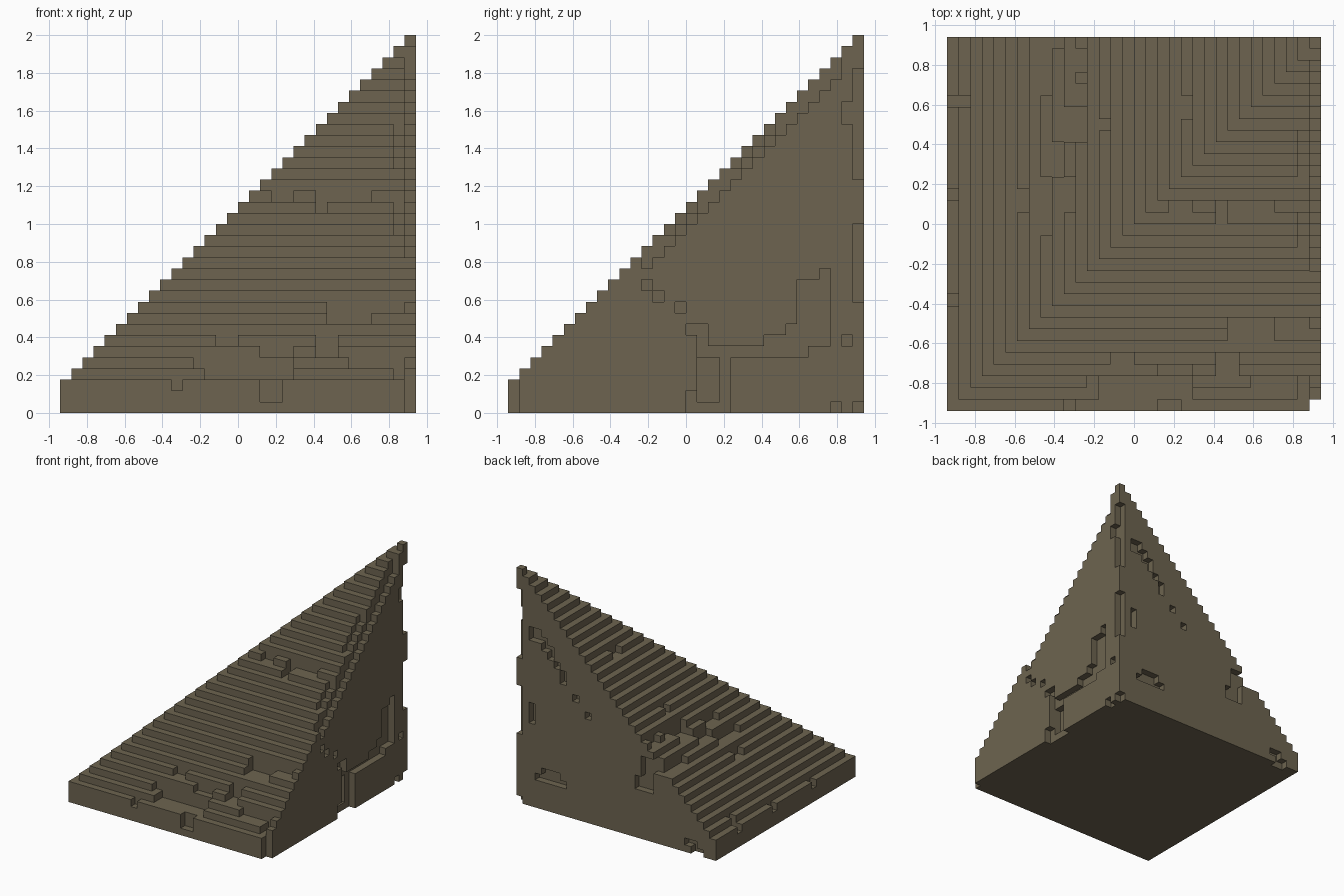
import bpy, bmesh

cube = bpy.data.objects.get("Cube")
if cube:
    bpy.data.objects.remove(cube, do_unlink=True)

N, V = 32, 2.0 / 34          # blocks per side, block size
BASE = 3                     # height of the plinth in blocks

stone = bpy.data.materials.new("weathered brown stone")
stone.use_nodes = True
COLOUR = (0.153, 0.127, 0.080, 1)
stone.diffuse_color = COLOUR
stone.node_tree.nodes["Principled BSDF"].inputs["Base Color"].default_value = COLOUR

# Quarter pyramid of stepped blocks, apex over the back +x corner
blocks = {(i, j, k) for i in range(N) for j in range(N)
          for k in range(BASE + min(i, j))}


def carve(i, j, k):
    """Remove a box of blocks; each range is (first, last + 1)."""
    for a in range(*i):
        for b in range(*j):
            for c in range(*k):
                blocks.discard((a, b, c))


# Worn front steps: x range, z range, depth from the front
front_wear = [
    (10, 11, 2, 3, 1), (18, 20, 1, 3, 1), (13, 17, 3, 6, 3), (12, 13, 4, 6, 3),
    (17, 21, 3, 5, 3), (18, 21, 5, 6, 4), (14, 16, 6, 8, 5), (24, 28, 8, 11, 8),
    (23, 25, 5, 8, 5), (28, 31, 9, 11, 8), (26, 30, 4, 6, 3), (19, 21, 19, 21, 18),
    (23, 24, 18, 21, 18), (24, 28, 19, 21, 18), (30, 31, 3, 6, 3),
]
for a, b, c, d, depth in front_wear:
    carve((a, b), (0, depth), (c, d))

# Worn steps on the -x side: y range, z range, depth from that side
side_wear = [
    (18, 19, 2, 3, 1), (9, 10, 2, 3, 1), (26, 27, 2, 4, 2), (17, 19, 8, 10, 7),
    (15, 20, 10, 12, 9), (27, 32, 10, 12, 9), (20, 23, 11, 13, 10),
    (23, 26, 12, 15, 12), (26, 28, 13, 14, 12), (29, 31, 13, 15, 12),
    (24, 25, 15, 17, 14), (17, 20, 12, 14, 11), (25, 27, 22, 24, 21),
]
for a, b, c, d, depth in side_wear:
    carve((0, depth), (a, b), (c, d))

# Worn rim of the +x face, following the slope
for j in range(12, 30):
    carve((31, 32), (j, j + 1), (j + 1, j + 3))
for j in list(range(14, 17)) + list(range(20, 24)):
    carve((30, 31), (j, j + 1), (j + 2, j + 3))

# Crevice and chips in the +x face: y range, z range
right_chips = [
    (12, 13, 11, 12), (13, 14, 10, 11), (15, 16, 9, 10), (16, 18, 7, 8),
    (16, 17, 0, 2), (17, 20, 0, 1), (17, 20, 1, 6), (17, 18, 6, 7),
    (20, 25, 5, 6), (23, 27, 5, 7), (25, 29, 6, 8), (26, 29, 8, 12),
    (28, 29, 12, 13), (30, 31, 6, 7), (29, 30, 0, 1), (31, 32, 0, 1),
]
for a, b, c, d in right_chips:
    carve((31, 32), (a, b), (c, d))
carve((30, 31), (17, 19), (1, 5))

# Chips in the back face: x range, z range
back_chips = [
    (24, 29, 4, 5), (25, 28, 5, 6), (28, 30, 24, 26), (27, 28, 23, 25),
    (26, 27, 22, 24), (25, 26, 21, 22), (24, 25, 19, 21), (22, 23, 17, 18),
    (20, 21, 15, 16), (10, 13, 7, 9), (10, 12, 9, 12), (9, 10, 10, 12),
    (2, 4, 0, 1), (3, 5, 1, 2), (29, 30, 12, 15),
]
for a, b, c, d in back_chips:
    carve((a, b), (31, 32), (c, d))

# Missing blocks along the vertical edges
carve((31, 32), (31, 32), (10, 17))
carve((31, 32), (31, 32), (21, 31))
carve((31, 32), (30, 31), (26, 28))
carve((31, 32), (0, 1), (0, 3))

# Skin the remaining blocks with their exposed faces
SIDES = {
    (1, 0, 0): [(1, 0, 0), (1, 1, 0), (1, 1, 1), (1, 0, 1)],
    (-1, 0, 0): [(0, 0, 0), (0, 0, 1), (0, 1, 1), (0, 1, 0)],
    (0, 1, 0): [(0, 1, 0), (0, 1, 1), (1, 1, 1), (1, 1, 0)],
    (0, -1, 0): [(0, 0, 0), (1, 0, 0), (1, 0, 1), (0, 0, 1)],
    (0, 0, 1): [(0, 0, 1), (1, 0, 1), (1, 1, 1), (0, 1, 1)],
    (0, 0, -1): [(0, 0, 0), (0, 1, 0), (1, 1, 0), (1, 0, 0)],
}
bm = bmesh.new()
corners = {}


def corner(p):
    if p not in corners:
        corners[p] = bm.verts.new(((p[0] - N / 2) * V, (p[1] - N / 2) * V, p[2] * V))
    return corners[p]


for block in sorted(blocks):
    for step, quad in SIDES.items():
        if tuple(b + s for b, s in zip(block, step)) not in blocks:
            bm.faces.new([corner(tuple(b + q for b, q in zip(block, c))) for c in quad])

# Merge flat areas into clean faces
bmesh.ops.dissolve_limit(bm, angle_limit=0.01, verts=bm.verts[:], edges=bm.edges[:])
mesh = bpy.data.meshes.new("stepped_pyramid")
bm.to_mesh(mesh)
bm.free()
mesh.materials.append(stone)
pyramid = bpy.data.objects.new("stepped_pyramid", mesh)
bpy.context.collection.objects.link(pyramid)
